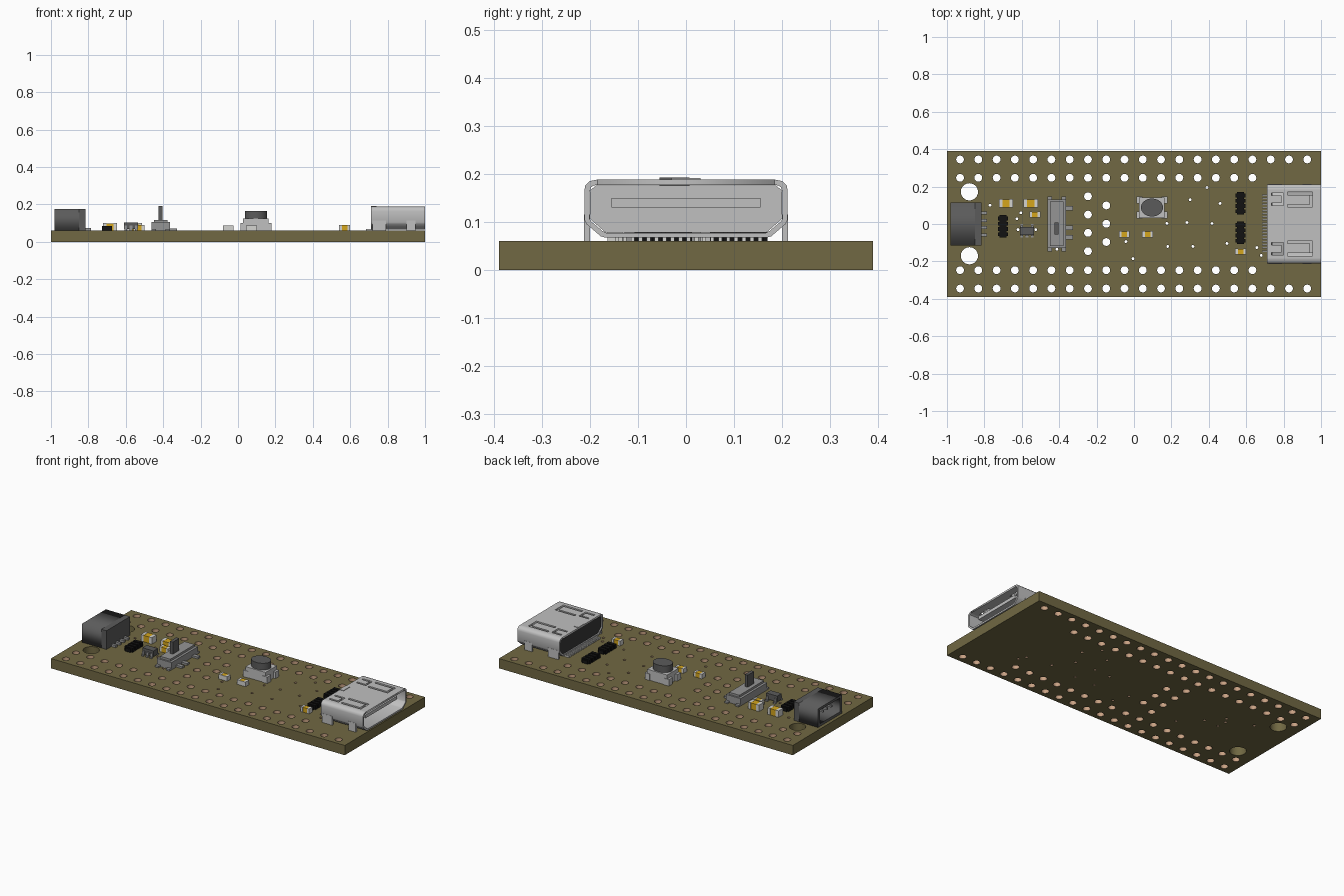
import bpy, bmesh, math

if "Cube" in bpy.data.objects:
    bpy.data.objects.remove(bpy.data.objects["Cube"])

def mat(name, r, g, b):
    m = bpy.data.materials.new(name)
    m.diffuse_color = (r, g, b, 1)
    m.use_nodes = True
    m.node_tree.nodes["Principled BSDF"].inputs["Base Color"].default_value = m.diffuse_color
    return m

OLIVE = mat("olive board", 0.165, 0.14, 0.056)
COPPER = mat("copper", 0.58, 0.36, 0.23)
SILVER = mat("silver", 0.53, 0.53, 0.53)
PALE = mat("pale terminal", 0.66, 0.66, 0.64)
MID = mat("mid grey", 0.30, 0.30, 0.30)
DARK = mat("dark grey", 0.105, 0.105, 0.105)
BLACK = mat("black", 0.006, 0.006, 0.006)
YELLOW = mat("amber", 0.66, 0.38, 0.012)
CHAR = mat("charcoal", 0.04, 0.04, 0.04)
TOP = 0.06  # upper face of the board

def add(name, mesh, *mats):
    ob = bpy.data.objects.new(name, mesh)
    for m in mats:
        mesh.materials.append(m)
    bpy.context.collection.objects.link(ob)
    return ob

def boxes(name, items, m):
    """Each item is (x0, x1, y0, y1, z0, z1); all joined in one object."""
    bm = bmesh.new()
    for x0, x1, y0, y1, z0, z1 in items:
        for v in bmesh.ops.create_cube(bm, size=1)["verts"]:
            v.co = ((x0 + x1) / 2 + v.co.x * (x1 - x0),
                    (y0 + y1) / 2 + v.co.y * (y1 - y0),
                    (z0 + z1) / 2 + v.co.z * (z1 - z0))
    me = bpy.data.meshes.new(name)
    bm.to_mesh(me)
    bm.free()
    return add(name, me, m)

def circle(x, y, r, n=16, ry=None):
    return [(x + r * math.cos(2 * math.pi * i / n),
             y + (ry or r) * math.sin(2 * math.pi * i / n)) for i in range(n)]

def rect(x0, x1, y0, y1):
    return [(x0, y0), (x1, y0), (x1, y1), (x0, y1)]

def plate(name, outlines, lo, hi, *mats, axis="z"):
    """Extrude an outline with holes between lo and hi along z or x."""
    cu = bpy.data.curves.new(name, "CURVE")
    cu.dimensions = "2D"
    cu.fill_mode = "BOTH"
    cu.extrude = (hi - lo) / 2
    for pts in outlines:
        s = cu.splines.new("POLY")
        s.points.add(len(pts) - 1)
        for p, (a, b) in zip(s.points, pts):
            p.co = (a, b, 0, 1)
        s.use_cyclic_u = True
    tmp = bpy.data.objects.new(name, cu)
    bpy.context.collection.objects.link(tmp)
    dg = bpy.context.evaluated_depsgraph_get()
    me = bpy.data.meshes.new_from_object(tmp.evaluated_get(dg))
    bpy.data.objects.remove(tmp)
    bpy.data.curves.remove(cu)
    bm = bmesh.new()
    bm.from_mesh(me)
    bmesh.ops.remove_doubles(bm, verts=bm.verts, dist=1e-5)
    for v in bm.verts:
        a, b, h = v.co.x, v.co.y, v.co.z + (lo + hi) / 2
        v.co = (a, b, h) if axis == "z" else (h, a, b)
    bmesh.ops.recalc_face_normals(bm, faces=bm.faces)
    bm.to_mesh(me)
    bm.free()
    me.materials.clear()
    return add(name, me, *mats)

def smooth(ob):
    bpy.ops.object.select_all(action="DESELECT")
    ob.select_set(True)
    bpy.context.view_layer.objects.active = ob
    bpy.ops.object.shade_smooth_by_angle(angle=math.radians(35))

# Board with plated holes, two mounting holes and small vias
P = 0.0977
pads = [(-0.93 + P * i, s * y) for s in (1, -1)
        for y, n in ((0.345, 20), (0.247, 17)) for i in range(n)]
pads += [(-0.246, 0.148 - P * i) for i in range(4)]
pads += [(-0.148, 0.099 - P * i) for i in range(3)]
vias = [(-0.77, 0.10), (-0.605, 0.06), (-0.626, 0.028), (-0.62, -0.03), (-0.525, -0.03),
        (-0.412, -0.135), (-0.043, -0.094), (-0.005, -0.185), (0.18, -0.12), (0.176, 0.003),
        (0.283, 0.008), (0.30, 0.13), (0.39, 0.195), (0.46, 0.11), (0.417, 0.003),
        (0.315, -0.12), (0.497, -0.104), (0.657, -0.126), (0.68, -0.168)]
mounts = [(-0.88, 0.172), (-0.88, -0.17)]
outl = [rect(-1, 1, -0.39, 0.39)]
outl += [circle(x, y, 0.021) for x, y in pads]
outl += [circle(x, y, 0.008, 8) for x, y in vias]
outl += [circle(x, y, 0.046, 24) for x, y in mounts]
board = plate("board", outl, 0, TOP, OLIVE, COPPER)
for f in board.data.polygons:  # copper lining inside the plated holes
    c = f.center
    edge = abs(c.x) > 0.99 or abs(c.y) > 0.385
    big = any(math.hypot(c.x - x, c.y - y) < 0.05 for x, y in mounts)
    f.material_index = int(abs(f.normal.z) < 0.5 and not edge and not big)
smooth(board)

# Video socket: folded shell, open on top, plus a slotted top plate
half_out = [(0.185, 0.188), (0.201, 0.185), (0.210, 0.176), (0.212, 0.165),
            (0.212, 0.105), (0.207, 0.095), (0.178, 0.070), (0.168, 0.067)]
half_in = [(0.166, 0.077), (0.173, 0.080), (0.198, 0.101), (0.201, 0.107),
           (0.201, 0.162), (0.198, 0.172), (0.192, 0.176), (0.185, 0.177)]
flip = lambda pts: [(-y, z) for y, z in reversed(pts)]
smooth(plate("socket_shell", [half_out + flip(half_out) + flip(half_in) + half_in],
             0.712, 1.0, SILVER, axis="x"))

def u_slot(x0, x1, y0, y1, w):
    return [(x0, y0), (x1, y0), (x1, y1), (x0, y1), (x0, y1 - w),
            (x1 - w, y1 - w), (x1 - w, y0 + w), (x0, y0 + w)]

slots = []
for s in (1, -1):
    slots.append([(x, s * y) for x, y in u_slot(0.82, 0.955, 0.09, 0.17, 0.014)])
    slots.append([(x, s * y) for x, y in u_slot(0.735, 0.80, 0.10, 0.165, 0.012)])
plate("socket_top", [rect(0.712, 1.0, -0.185, 0.185)] + slots, 0.177, 0.188, SILVER)
boxes("socket_ridge", [(0.712, 0.74, -0.03, 0.03, 0.187, 0.191)], SILVER)
boxes("socket_legs", [(x0, x1, *sorted((s * 0.2, s * 0.213)), TOP, 0.115) for s in (1, -1)
                      for x0, x1 in ((0.72, 0.79), (0.90, 0.95))], SILVER)
core = [(0.168, 0.078), (0.2, 0.106), (0.2, 0.165), (0.188, 0.176)]
plate("socket_core", [core + flip(core)], 0.74, 0.80, SILVER, axis="x")
plate("socket_back", [core + flip(core)], 0.718, 0.74, CHAR, axis="x")
boxes("socket_tongue", [(0.80, 0.975, -0.155, 0.155, 0.13, 0.15)], SILVER)
boxes("socket_pins", [(0.685, 0.73, y - 0.004, y + 0.004, TOP, 0.07)
                      for y in (0.005 + 0.0166 * (i - 9) for i in range(19))], PALE)

# Battery connector: hollow box open to the left, with four pins
plate("connector_housing", [rect(-0.115, 0.115, TOP, 0.175), rect(-0.098, 0.098, 0.076, 0.16)],
      -0.98, -0.85, DARK, axis="x")
boxes("connector_back", [(-0.85, -0.815, -0.115, 0.115, TOP, 0.175)], DARK)
pin_y = [-0.06, -0.02, 0.02, 0.06]
boxes("connector_pins", [(-0.815, -0.785, y - 0.008, y + 0.008, TOP, 0.074) for y in pin_y], MID)
boxes("connector_contacts", [(-0.95, -0.85, y - 0.006, y + 0.006, 0.11, 0.122) for y in pin_y], MID)

# Chip capacitors and lamps: coloured middle with pale end caps
def chip(name, x, y, w, d, h):
    e = w * 0.25
    boxes(name + "_body", [(x - w / 2 + e, x + w / 2 - e, y - d / 2 + 0.001, y + d / 2 - 0.001,
                            TOP, TOP + h - 0.001)], YELLOW)
    boxes(name + "_ends", [(x - w / 2, x - w / 2 + e, y - d / 2, y + d / 2, TOP, TOP + h),
                           (x + w / 2 - e, x + w / 2, y - d / 2, y + d / 2, TOP, TOP + h)], PALE)

for i, x in enumerate((-0.685, -0.552)):
    chip(f"large_capacitor_{i}", x, 0.11, 0.075, 0.046, 0.04)
for i, (x, y) in enumerate(((-0.53, 0.05), (0.57, -0.148))):
    chip(f"small_capacitor_{i}", x, y, 0.058, 0.032, 0.03)
for i, x in enumerate((-0.052, 0.073)):
    chip(f"lamp_{i}", x, -0.054, 0.058, 0.032, 0.028)
    boxes(f"lamp_front_{i}", [(x - 0.029, x + 0.029, -0.073, -0.070, TOP, TOP + 0.028)], PALE)

# Resistor arrays: narrow strip with four wider lobes
for i, (x, y) in enumerate(((-0.70, -0.013), (0.57, 0.11), (0.57, -0.047))):
    items = [(x - 0.018, x + 0.018, y - 0.06, y + 0.06, TOP, TOP + 0.020)]
    items += [(x - 0.027, x + 0.027, y + o - 0.010, y + o + 0.010, TOP, TOP + 0.026)
              for o in (-0.042, -0.014, 0.014, 0.042)]
    boxes(f"resistor_array_{i}", items, BLACK)

# Small regulator chip with bent leads
boxes("regulator_body", [(-0.61, -0.535, -0.058, -0.016, 0.068, 0.104)], DARK)
leads = [(-0.6, -1), (-0.572, -1), (-0.545, -1), (-0.6, 1), (-0.545, 1)]
boxes("regulator_leads", [(x - 0.007, x + 0.007, *sorted((-0.037 + s * a, -0.037 + s * b)), z0, z1)
                          for x, s in leads
                          for a, b, z0, z1 in ((0.02, 0.028, TOP, 0.088),
                                               (0.028, 0.036, TOP, 0.068))], MID)

# Slide switch
boxes("switch_body", [(-0.463, -0.363, -0.128, 0.13, TOP, 0.105),
                      (-0.448, -0.378, -0.118, 0.12, 0.105, 0.118)], MID)
boxes("switch_feet", [(x - 0.012, x + 0.012, *sorted((s * 0.125, s * 0.148)), TOP, 0.07)
                      for x in (-0.45, -0.376) for s in (1, -1)], MID)
boxes("switch_pins", [(-0.363, -0.325, y - 0.012, y + 0.012, TOP, 0.072)
                      for y in (0.085, -0.02, -0.07)], MID)
boxes("switch_lever", [(-0.425, -0.405, -0.055, 0.007, 0.11, 0.192)], DARK)

# Push button
bx, by = 0.096, 0.088
boxes("button_body", [(bx - 0.068, bx + 0.068, by - 0.055, by + 0.055, TOP, 0.124)], SILVER)
boxes("button_tabs", [(*sorted((bx + s * 0.05, bx + s * 0.082)), by + t - 0.018, by + t + 0.018,
                       TOP, 0.1) for s in (1, -1) for t in (-0.04, 0.04)], SILVER)
smooth(plate("button_cap", [circle(bx, by, 0.059, 32, 0.048)], 0.12, 0.165, DARK))
